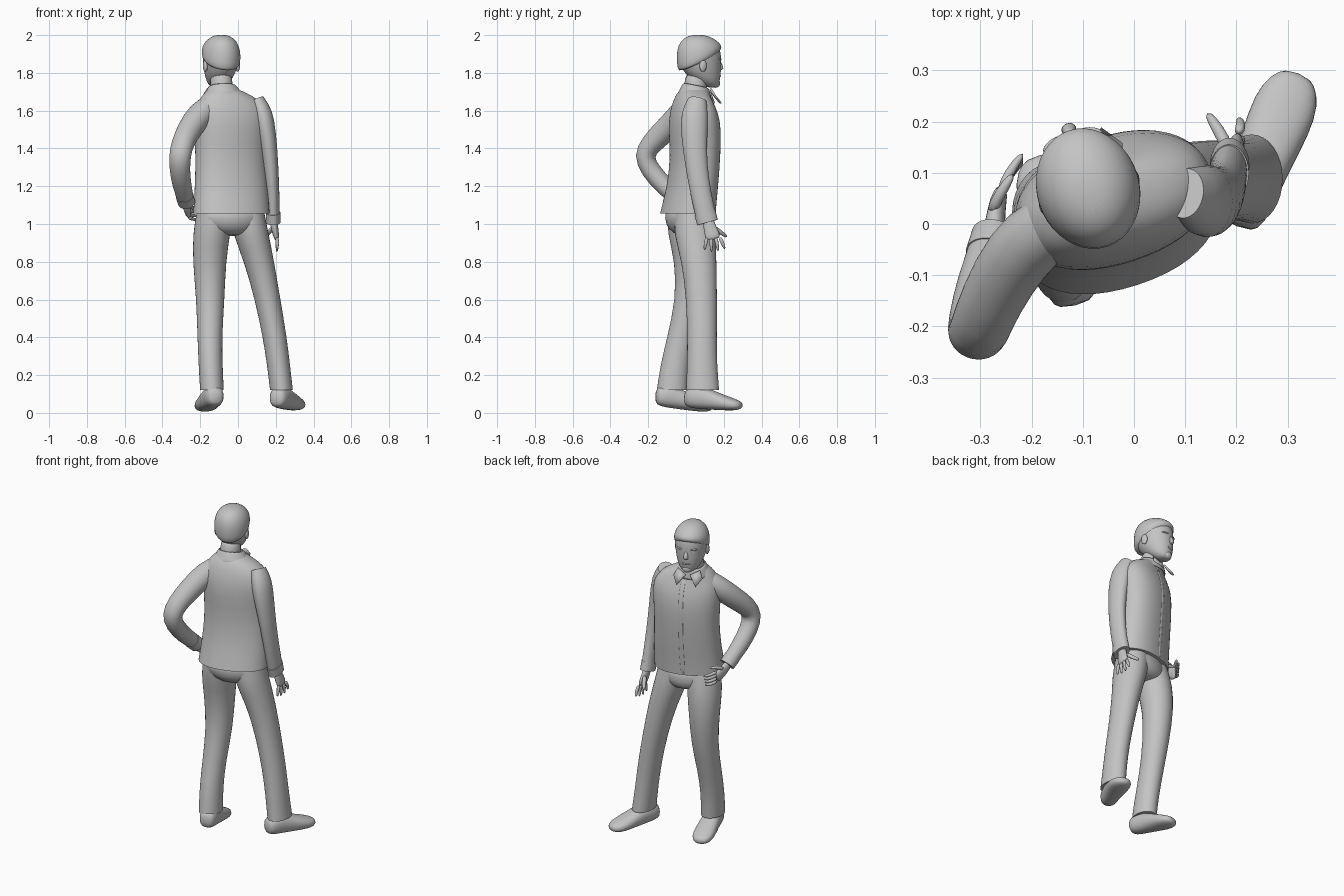
import bpy, bmesh, math
from mathutils import Vector as V

grey = bpy.data.materials.new("plain grey")
grey.diffuse_color = (0.55, 0.55, 0.55, 1)

UP, Y = V((0, 0, 1)), V((0, 1, 0))
TURN = math.radians(18)                                  # body turn about z
FWD = V((-math.sin(TURN), math.cos(TURN), 0))            # way the chest faces
SIDE = V((math.cos(TURN), math.sin(TURN), 0))


def finish(name, bm, levels=1, solid=0):
    bmesh.ops.recalc_face_normals(bm, faces=bm.faces)
    for f in bm.faces:
        f.smooth = True
    me = bpy.data.meshes.new(name)
    bm.to_mesh(me)
    bm.free()
    me.materials.append(grey)
    ob = bpy.data.objects.new(name, me)
    bpy.context.collection.objects.link(ob)
    if solid:
        ob.modifiers.new("thickness", "SOLIDIFY").thickness = solid
    if levels:
        ob.modifiers.new("smooth", "SUBSURF").levels = levels
        ob.modifiers["smooth"].render_levels = levels
    return ob


def tube(name, pts, ref=Y, axis=None, n=16, p=1.0, cap=True, crisp=False, solid=0):
    """Loft ellipses (x, y, z, half side, half depth, optional tilt) along a path."""
    bm = bmesh.new()
    crease = bm.edges.layers.float.new("crease_edge")
    pos = [V(q[:3]) for q in pts]
    rings = []
    for i, q in enumerate(pts):
        t = axis or (pos[min(i + 1, len(pts) - 1)] - pos[max(i - 1, 0)])
        t = t.normalized()
        if len(q) > 5:
            t = (t - ref * q[5]).normalized()
        s = t.cross(ref).normalized()
        d = s.cross(t)
        ring = []
        for k in range(n):
            c, w = math.cos(math.tau * k / n), math.sin(math.tau * k / n)
            c = math.copysign(abs(c) ** p, c)
            w = math.copysign(abs(w) ** p, w)
            ring.append(bm.verts.new(pos[i] + 1.015 * (s * c * q[3] + d * w * q[4])))
        rings.append(ring)
    for r0, r1 in zip(rings, rings[1:]):
        for k in range(n):
            bm.faces.new((r0[k], r0[(k + 1) % n], r1[(k + 1) % n], r1[k]))
    if cap:
        for r in (rings[0], rings[-1]):
            f = bm.faces.new(r)
            if crisp:
                for e in f.edges:
                    e[crease] = 1
                    e.smooth = False
    return finish(name, bm, 1, solid)


def blob(name, at, size, turn=TURN):
    bm = bmesh.new()
    bmesh.ops.create_uvsphere(bm, u_segments=16, v_segments=10, radius=1)
    ob = finish(name, bm, 0)
    ob.location, ob.scale, ob.rotation_euler = at, size, (0, 0, turn)


def finger(name, pts, r):
    tube(name, [(*q, r * k, r * k) for q, k in zip(pts, (1.1, 1, 0.65))], V((0.3, 0.5, 0.8)), n=8)


# Shirt body
torso = [(-.035, .01, 1.055, .205, .135), (-.035, .022, 1.13, .2, .128),
         (-.036, .037, 1.22, .195, .122), (-.04, .05, 1.36, .187, .12),
         (-.04, .047, 1.5, .195, .128), (-.037, .042, 1.59, .2, .114),
         (-.045, .036, 1.655, .165, .09), (-.065, .036, 1.69, .12, .078),
         (-.08, .04, 1.715, .075, .065)]
tube("shirt", torso, FWD, UP, n=24, p=.9, crisp=True)
# Button strip down the chest
tube("button_strip", [(*(V(q[:3]) + FWD * (q[4] - .001)), .004, .014) for q in torso[:7]],
     SIDE, n=8, p=.6)

# Collar band and its two points
tube("collar", [(-.075, .045, 1.675, .112, .092, -.18), (-.08, .05, 1.705, .09, .08, -.2),
                (-.085, .052, 1.735, .072, .07, -.2)], FWD, UP, cap=False, solid=.01)
for s, side in ((-1, "left"), (1, "right")):
    bm = bmesh.new()
    base = V((-.078, .048, 0))
    quad = [(.012, .085, 1.69), (.065, .06, 1.715), (.085, .08, 1.675), (.055, .122, 1.635)]
    bm.faces.new([bm.verts.new(base + SIDE * s * a + FWD * b + UP * z) for a, b, z in quad])
    finish(side + "_collar_point", bm, 0, .01)

# Trousers
tube("trouser_seat", [(-.035, .012, 1.1, .185, .11), (-.036, .015, 1.03, .188, .122),
                      (-.036, .022, .97, .16, .112), (-.036, .03, .935, .07, .07)],
     FWD, UP, n=20)
tube("left_trouser_leg", [(-.125, 0, 1.06, .095, .1), (-.14, .012, .95, .1, .112),
                          (-.152, .035, .8, .088, .093), (-.146, .025, .6, .075, .08),
                          (-.15, -.025, .4, .065, .075), (-.145, -.06, .25, .064, .077),
                          (-.138, -.073, .12, .063, .082)], Y, UP, crisp=True)
tube("right_trouser_leg", [(.045, .04, 1.06, .095, .1), (.067, .045, .95, .095, .112),
                           (.112, .07, .8, .08, .092), (.157, .083, .6, .068, .082),
                           (.195, .085, .4, .064, .078), (.215, .085, .25, .061, .08),
                           (.23, .088, .12, .061, .088)], Y, UP, crisp=True)


# Shoes: fraction along the foot, half width, half height, centre height
def shoe(name, heel, toe, lift, drop):
    heel, toe = V((*heel, 0)), V((*toe, 0))
    pts = []
    for t, w, h, z in ((0, .03, .032, .055), (.07, .05, .055, .062), (.3, .053, .062, .065),
                       (.55, .06, .048, .049), (.78, .065, .036, .036), (.93, .05, .026, .03),
                       (1, .024, .014, .03)):
        pts.append((*heel.lerp(toe, t).to_2d(), z + lift * (1 - t) + drop, w, h))
    tube(name, pts, UP, (toe - heel).normalized(), p=.85)


shoe("left_shoe", (-.115, -.16), (-.185, .135), .03, 0)
shoe("right_shoe", (.2, -.005), (.322, .295), .01, .01)

# Sleeves and cuffs
tube("right_sleeve", [(.1, .06, 1.655, .04, .05), (.132, .045, 1.59, .055, .074),
                      (.155, .043, 1.47, .048, .07), (.174, .052, 1.32, .04, .058),
                      (.184, .08, 1.15, .036, .055), (.186, .113, 1.01, .036, .054)], crisp=True)
tube("left_sleeve", [(-.13, .015, 1.635, .06, .06), (-.2, -.025, 1.585, .068, .072),
                     (-.255, -.1, 1.505, .064, .066), (-.295, -.185, 1.425, .06, .06),
                     (-.308, -.226, 1.36, .056, .058), (-.309, -.19, 1.285, .053, .055),
                     (-.297, -.115, 1.2, .05, .05), (-.272, -.025, 1.115, .041, .043)],
     V((-1, 0, .2)), crisp=True)
tube("right_cuff", [(.186, .1, 1.06, .039, .058), (.187, .114, 1.008, .039, .057)], crisp=True)
tube("left_cuff", [(-.282, -.06, 1.148, .047, .048), (-.272, -.022, 1.112, .045, .046)],
     V((-1, 0, .2)), crisp=True)

# Right hand, hanging with spread fingers
tube("right_palm", [(.188, .115, 1.03, .022, .03), (.192, .125, .985, .02, .033),
                    (.202, .14, .94, .017, .042), (.205, .145, .915, .012, .036)], n=12)
for i in range(4):
    y = .112 + .022 * i
    tip = .875 - .012 * math.sin(i * 1.2)
    finger("right_finger_%d" % (i + 1), [(.204, y, .93), (.21, y + .008 * (i - 1), .9),
                                         (.205, y + .014 * (i - 1), tip - .015)], .0105)
finger("right_thumb", [(.185, .145, .985), (.165, .185, .955), (.142, .218, .93)], .013)

# Left hand, resting on the hip
tube("left_palm", [(-.275, -.03, 1.12, .03, .024), (-.272, .0, 1.092, .034, .02),
                   (-.266, .045, 1.068, .04, .017), (-.257, .07, 1.06, .034, .012)],
     V((-1, 0, 0)), n=12)
for i in range(4):
    z = 1.035 + .02 * i
    finger("left_finger_%d" % (i + 1), [(-.26, .06, z), (-.246, .1, z - .008),
                                        (-.215, .122 + .006 * i, z - .014)], .0105)
finger("left_thumb", [(-.28, .02, 1.1), (-.262, .06, 1.125), (-.235, .1, 1.125)], .012)

# Neck and head
MID = V((-.09, .07, 0))


def on_head(a, u, z):
    return MID + SIDE * a + FWD * u + UP * z


tube("neck", [(-.085, .042, 1.66, .062, .062), (-.087, .05, 1.73, .058, .06),
              (-.09, .06, 1.81, .06, .065)], FWD, UP)
tube("head", [(*on_head(0, u, z), w, d) for u, z, w, d in (
    (.07, 1.722, .024, .024), (.058, 1.735, .048, .048), (.036, 1.765, .068, .076),
    (.018, 1.805, .082, .1), (.004, 1.85, .091, .113), (0, 1.9, .097, .118),
    (-.003, 1.95, .088, .108), (-.005, 1.982, .06, .076), (-.005, 1.998, .025, .03))],
     FWD, UP, n=20)
# Hair cap, lower at the nape than at the forehead
tube("hair", [(*on_head(0, u, z), w, d, k) for u, z, w, d, k in (
    (-.008, 1.853, .088, .108, .5), (-.003, 1.868, .1, .124, .45), (0, 1.91, .102, .126, .22),
    (-.002, 1.952, .091, .113, .05), (-.005, 1.986, .063, .08, 0), (-.005, 2.002, .025, .03, 0))],
     FWD, UP, n=20)
# Face features
tube("nose", [(*on_head(0, .108, 1.868), .008, .008), (*on_head(0, .118, 1.84), .012, .012),
              (*on_head(0, .124, 1.822), .017, .014), (*on_head(0, .112, 1.812), .012, .008)],
     FWD, UP, n=10)
blob("mouth", on_head(0, .108, 1.783), (.026, .01, .007))
blob("chin_beard", on_head(0, .092, 1.745), (.028, .022, .024))
for s, side in ((-1, "left"), (1, "right")):
    blob(side + "_ear", on_head(.09 * s, -.008, 1.838), (.012, .02, .032))
    blob(side + "_brow", on_head(.036 * s, .101, 1.873), (.026, .012, .006), TURN - .3 * s)
    blob(side + "_eye", on_head(.035 * s, .099, 1.853), (.014, .009, .007), TURN - .3 * s)
